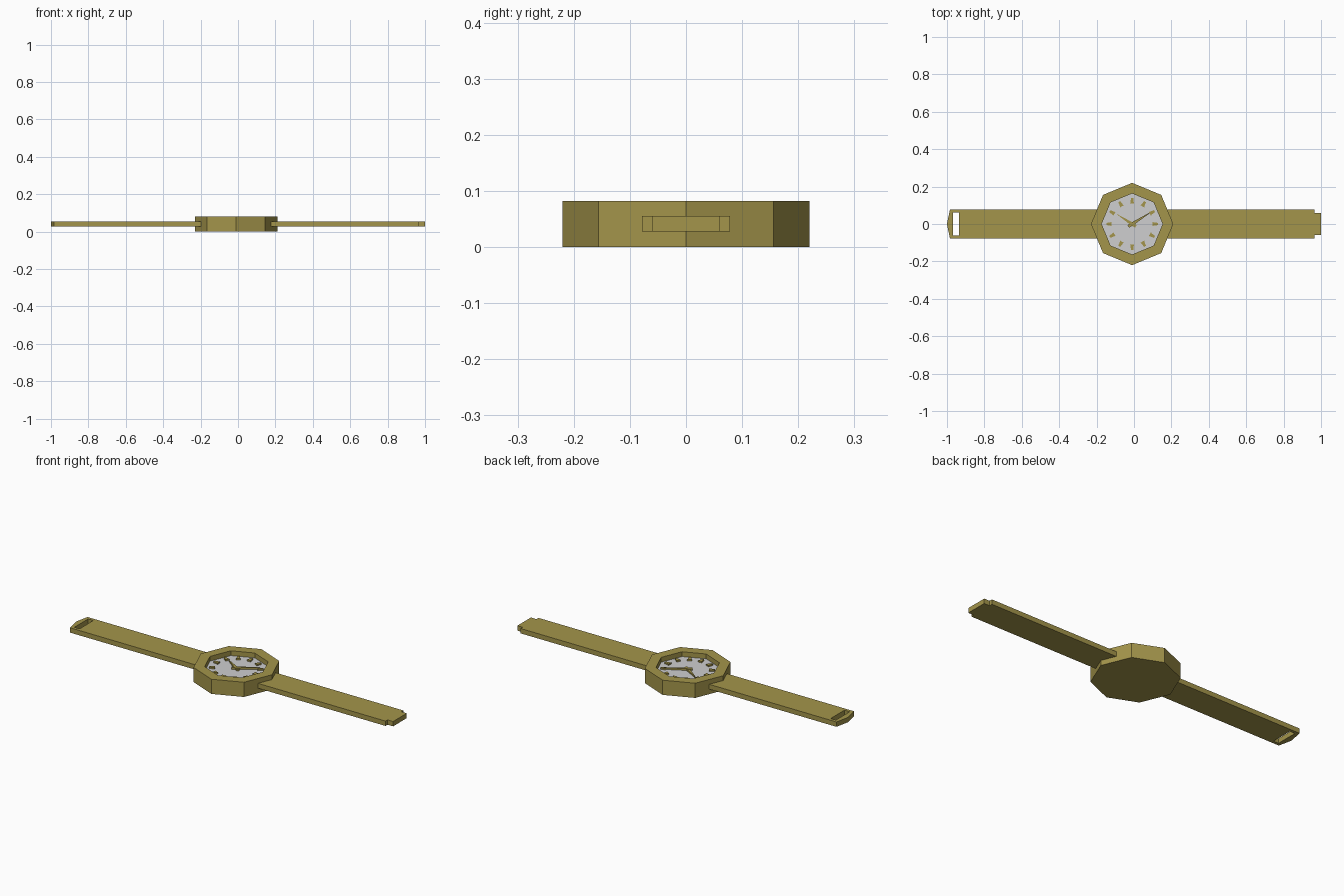
import bpy, bmesh, math
from mathutils import Matrix, Vector

if "Cube" in bpy.data.objects:
    bpy.data.objects.remove(bpy.data.objects["Cube"])

CX = -0.01                      # centre of the watch case
CASE_TOP, DIAL_Z = 0.082, 0.055
STRAP_Z0, STRAP_Z1 = 0.028, 0.055


def material(name, rgb):
    m = bpy.data.materials.new(name)
    m.diffuse_color = (*rgb, 1)
    m.use_nodes = True
    m.node_tree.nodes["Principled BSDF"].inputs["Base Color"].default_value = m.diffuse_color
    return m


GOLD = material("olive gold", (0.37, 0.30, 0.07))
SILVER = material("dial silver", (0.62, 0.62, 0.63))


def finish(name, bm, mat):
    bmesh.ops.recalc_face_normals(bm, faces=bm.faces)
    me = bpy.data.meshes.new(name)
    bm.to_mesh(me)
    bm.free()
    me.materials.append(mat)
    ob = bpy.data.objects.new(name, me)
    bpy.context.collection.objects.link(ob)
    return ob


def prism(name, outline, z0, z1, mat, matrix=Matrix()):
    """Extrude a flat outline from z0 to z1."""
    bm = bmesh.new()
    face = bm.faces.new([bm.verts.new((x, y, z0)) for x, y in outline])
    top = bmesh.ops.extrude_face_region(bm, geom=[face])["geom"]
    bmesh.ops.translate(bm, vec=(0, 0, z1 - z0),
                        verts=[v for v in top if isinstance(v, bmesh.types.BMVert)])
    bmesh.ops.transform(bm, matrix=matrix, verts=bm.verts)
    return finish(name, bm, mat)


def octagon(r):
    return [(CX + r * math.cos(k * math.pi / 4), r * math.sin(k * math.pi / 4))
            for k in range(8)]


# Case: lathe-like octagonal shell, bottom closed, recessed for the dial
bm = bmesh.new()
rings = [[bm.verts.new((x, y, z)) for x, y in octagon(r)]
         for r, z in ((0.22, 0), (0.22, CASE_TOP), (0.163, CASE_TOP), (0.163, DIAL_Z - 0.01))]
for a, b in zip(rings, rings[1:]):
    for k in range(8):
        n = (k + 1) % 8
        bm.faces.new((a[k], a[n], b[n], b[k]))
bm.faces.new(rings[0])
bm.faces.new(rings[-1])
finish("case", bm, GOLD)

# Dial plate
prism("dial", octagon(0.163), DIAL_Z - 0.008, DIAL_Z, SILVER)

# Right strap with narrower tongue
prism("strap_right",
      [(0.165, -0.078), (0.966, -0.078), (0.966, -0.06), (1, -0.06),
       (1, 0.06), (0.966, 0.06), (0.966, 0.078), (0.165, 0.078)],
      STRAP_Z0, STRAP_Z1, GOLD)

# Left strap: slotted end built as two halves around the slot
def strap_half(s):
    return [(-0.185, 0), (-0.936, 0), (-0.936, s * 0.061), (-0.968, s * 0.061),
            (-0.968, 0), (-1, 0), (-0.984, s * 0.078), (-0.185, s * 0.078)]

bm = bmesh.new()
for s in (1, -1):
    lo = [bm.verts.new((x, y, STRAP_Z0)) for x, y in strap_half(s)]
    hi = [bm.verts.new((x, y, STRAP_Z1)) for x, y in strap_half(s)]
    bm.faces.new(lo)
    bm.faces.new(hi)
    for k in range(8):
        if k not in (0, 4):                 # leave the shared centre line open
            n = (k + 1) % 8
            bm.faces.new((lo[k], lo[n], hi[n], hi[k]))
bmesh.ops.remove_doubles(bm, verts=bm.verts, dist=1e-5)
bmesh.ops.dissolve_limit(bm, angle_limit=0.001, verts=bm.verts, edges=bm.edges)
finish("strap_left", bm, GOLD)

# Twelve hour markers: small wedges pointing at the rim
for h in range(12):
    turn = Matrix.Translation((CX, 0, 0)) @ Matrix.Rotation(h * math.pi / 6, 4, "Z")
    prism(f"hour_marker_{h + 1}",
          [(0.109, -0.012), (0.116, -0.009), (0.138, -0.006), (0.138, 0.006),
           (0.116, 0.009), (0.109, 0.012)],
          DIAL_Z - 0.002, DIAL_Z + 0.008, GOLD, turn)

# Hands: tapered pointers with a short tail past the pivot
for name, tip, z in (("hour_hand", (-0.081, 0.052), 0.0), ("minute_hand", (0.101, 0.064), 0.003)):
    length = Vector(tip).length
    turn = (Matrix.Translation((CX, 0, 0))
            @ Matrix.Rotation(math.atan2(tip[1], tip[0]), 4, "Z"))
    prism(name, [(-0.024, -0.008), (0, -0.009), (length, -0.001), (length, 0.001),
                 (0, 0.009), (-0.024, 0.008)],
          DIAL_Z - 0.002 + z, DIAL_Z + 0.008 + z, GOLD, turn)
